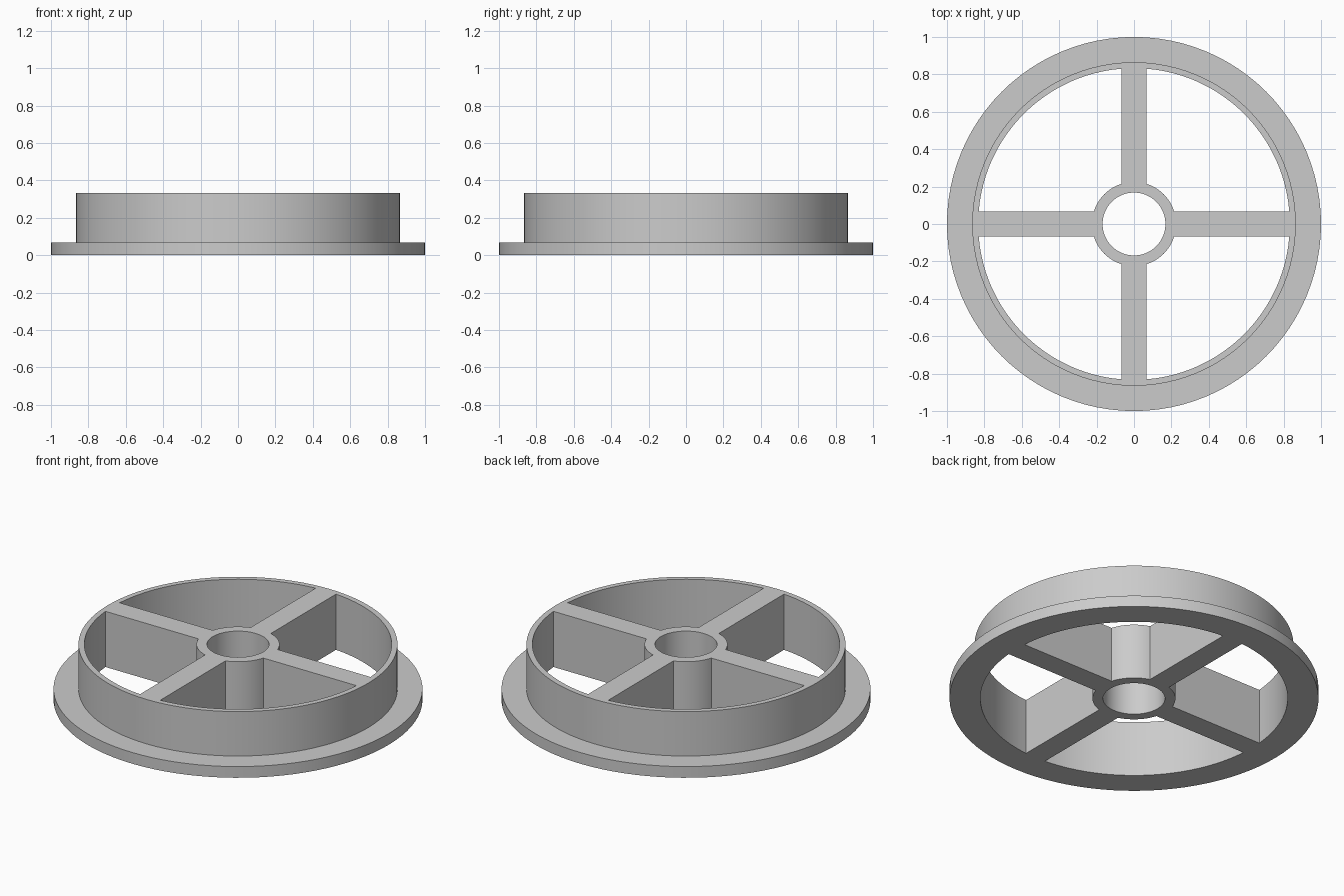
import bpy, bmesh, math

if "Cube" in bpy.data.objects:
    bpy.data.objects.remove(bpy.data.objects["Cube"])

R_FLANGE, R_RIM, R_POCKET, R_HUB, R_BORE = 1.0, 0.865, 0.833, 0.225, 0.168
H_FLANGE, H_BODY, SPOKE_HALF = 0.067, 0.333, 0.067
SEG = 96

grey = bpy.data.materials.new("plain_grey")
grey.diffuse_color = (0.6, 0.6, 0.6, 1)
grey.use_nodes = True
grey.node_tree.nodes["Principled BSDF"].inputs["Base Color"].default_value = grey.diffuse_color


def arc(r, a0, a1, n):
    return [(r * math.cos(a0 + (a1 - a0) * i / n),
             r * math.sin(a0 + (a1 - a0) * i / n)) for i in range(n + 1)]


def finish(ob):
    bm = bmesh.new()
    bm.from_mesh(ob.data)
    bmesh.ops.remove_doubles(bm, verts=bm.verts, dist=1e-5)
    bmesh.ops.recalc_face_normals(bm, faces=bm.faces)
    bm.to_mesh(ob.data)
    bm.free()
    ob.data.materials.clear()
    ob.data.materials.append(grey)
    bpy.ops.object.select_all(action='DESELECT')
    ob.select_set(True)
    bpy.context.view_layer.objects.active = ob
    bpy.ops.object.shade_smooth_by_angle(angle=math.radians(30))


# Outlines: rim, bore and the four pockets between the spokes
outlines = [arc(R_RIM, 0, math.tau, SEG)[:-1], arc(R_BORE, 0, math.tau, 64)[:-1]]
a_out = math.asin(SPOKE_HALF / R_POCKET)
a_in = math.asin(SPOKE_HALF / R_HUB)
for k in range(4):
    q = k * math.pi / 2
    outlines.append(arc(R_POCKET, q + a_out, q + math.pi / 2 - a_out, 24)
                    + arc(R_HUB, q + math.pi / 2 - a_in, q + a_in, 12))

# Wheel body: filled outline with holes, extruded to full height
curve = bpy.data.curves.new("spoked_wheel_body", 'CURVE')
curve.dimensions = '2D'
curve.fill_mode = 'BOTH'
curve.extrude = H_BODY / 2
for pts in outlines:
    s = curve.splines.new('POLY')
    s.points.add(len(pts) - 1)
    for p, (x, y) in zip(s.points, pts):
        p.co = (x, y, 0, 1)
    s.use_cyclic_u = True
body = bpy.data.objects.new("spoked_wheel_body", curve)
bpy.context.collection.objects.link(body)
bpy.context.view_layer.objects.active = body
body.select_set(True)
bpy.ops.object.convert(target='MESH')
body = bpy.context.view_layer.objects.active
for v in body.data.vertices:
    v.co.z += H_BODY / 2
finish(body)

# Flange: rectangular section swept around the foot of the rim
bm = bmesh.new()
section = [(R_RIM, 0), (R_FLANGE, 0), (R_FLANGE, H_FLANGE), (R_RIM, H_FLANGE)]
vs = [bm.verts.new((r, 0, z)) for r, z in section]
edges = [bm.edges.new((vs[i], vs[(i + 1) % 4])) for i in range(4)]
bmesh.ops.spin(bm, geom=vs + edges, cent=(0, 0, 0), axis=(0, 0, 1),
               angle=math.tau, steps=SEG, use_merge=True)
mesh = bpy.data.meshes.new("flange")
bm.to_mesh(mesh)
bm.free()
flange = bpy.data.objects.new("flange", mesh)
bpy.context.collection.objects.link(flange)
finish(flange)
